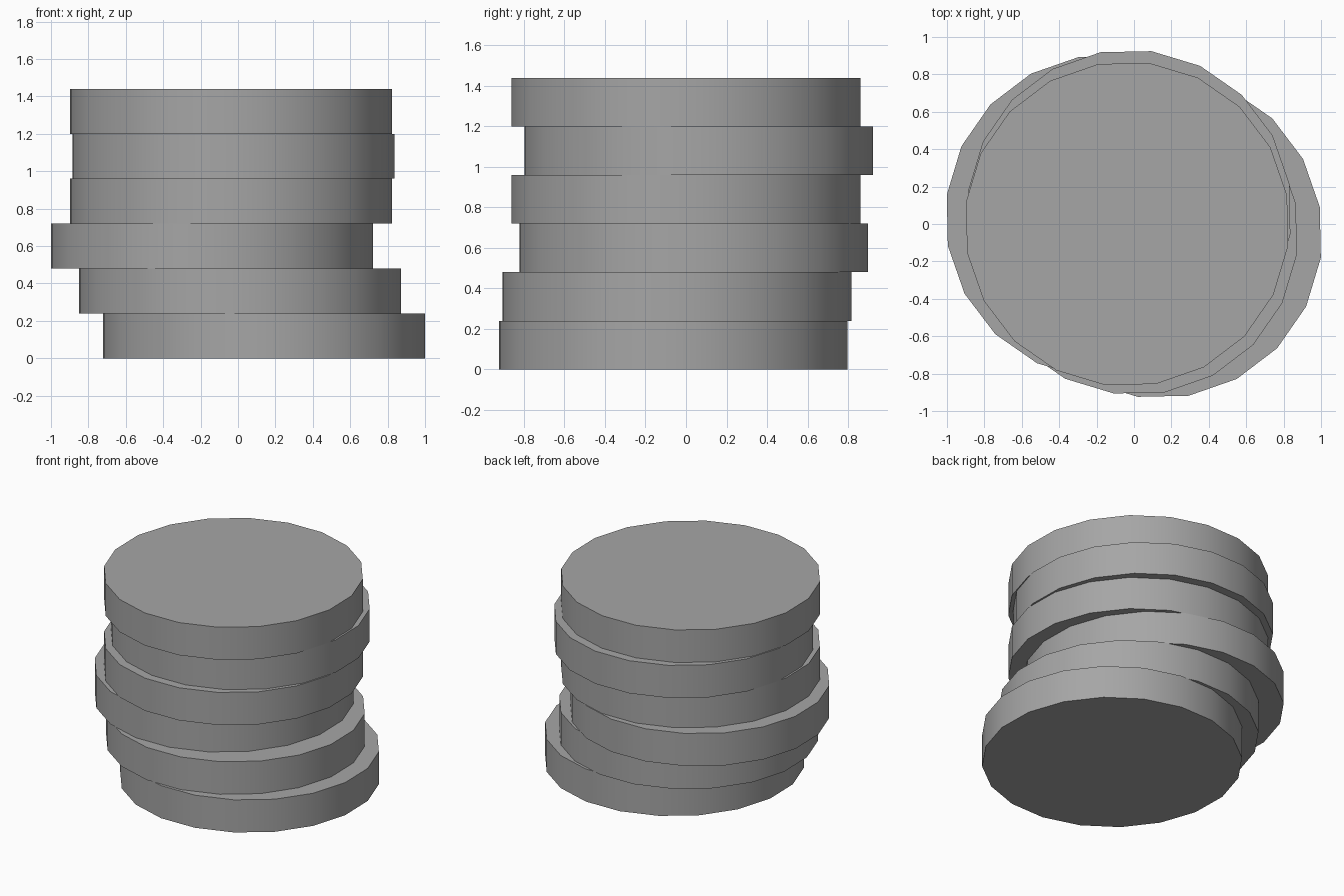
import bpy
import math

cube = bpy.data.objects.get("Cube")
if cube:
    bpy.data.objects.remove(cube, do_unlink=True)

RADIUS, HEIGHT, SIDES = 0.869, 0.24, 20

# Plain grey for every disc
grey = bpy.data.materials.new("grey")
grey.use_nodes = True
colour = (0.38, 0.38, 0.38, 1)
grey.diffuse_color = colour
for node in grey.node_tree.nodes:
    if node.type == 'BSDF_PRINCIPLED':
        node.inputs["Base Color"].default_value = colour


def add_disc(index, x, y):
    """One flat disc of the loose stack, with flat sides facing the axes."""
    bpy.ops.mesh.primitive_cylinder_add(
        vertices=SIDES, radius=RADIUS, depth=HEIGHT,
        location=(x, y, HEIGHT * (index + 0.5)),
        rotation=(0, 0, math.radians(180 / SIDES + 1.2)))
    disc = bpy.context.object
    disc.name = f"stacked_disc_{index + 1}"
    disc.data.materials.append(grey)
    bpy.ops.object.shade_smooth_by_angle(angle=math.radians(30))


# Centres of the discs, from the bottom up
centres = [(0.138, -0.063), (0.01, -0.045), (-0.14, 0.038),
           (-0.037, 0), (-0.025, 0.063), (-0.037, 0)]
for i, (x, y) in enumerate(centres):
    add_disc(i, x, y)
